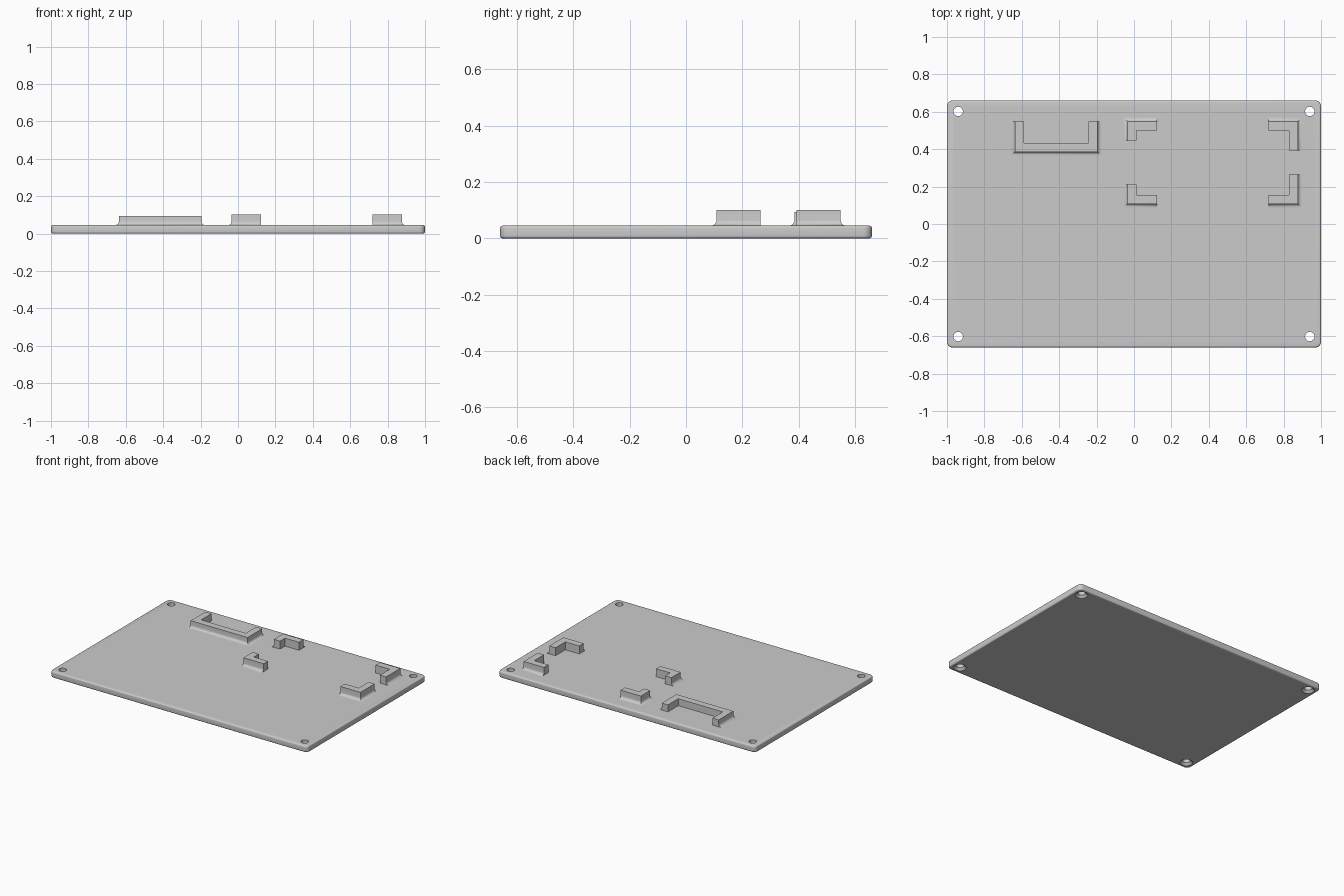
import bpy, bmesh, math
from mathutils import Vector

cube = bpy.data.objects.get("Cube")
if cube:
    bpy.data.objects.remove(cube, do_unlink=True)

PLATE_TOP = 0.045
HALF_X, HALF_Y = 1.0, 0.66

grey = bpy.data.materials.new("plain grey")
grey.use_nodes = True
colour = (0.6, 0.6, 0.6, 1)
grey.diffuse_color = colour
grey.node_tree.nodes["Principled BSDF"].inputs["Base Color"].default_value = colour


def make_object(name, bm):
    bmesh.ops.recalc_face_normals(bm, faces=bm.faces)
    mesh = bpy.data.meshes.new(name)
    bm.to_mesh(mesh)
    bm.free()
    mesh.materials.append(grey)
    obj = bpy.data.objects.new(name, mesh)
    bpy.context.collection.objects.link(obj)
    return obj


def select_only(obj):
    bpy.ops.object.select_all(action='DESELECT')
    obj.select_set(True)
    bpy.context.view_layer.objects.active = obj


def smooth(obj):
    select_only(obj)
    bpy.ops.object.shade_smooth_by_angle(angle=math.radians(32))


def loft(bm, rings):
    """Join rings of equal length and cap both ends."""
    rings = [[bm.verts.new(p) for p in ring] for ring in rings]
    for a, b in zip(rings, rings[1:]):
        for i in range(len(a)):
            j = (i + 1) % len(a)
            bm.faces.new((a[i], a[j], b[j], b[i]))
    bm.faces.new(rings[0])
    bm.faces.new(rings[-1])


def rounded_outline(inset, z, radius=0.03, steps=6):
    pts = []
    for k, (sx, sy) in enumerate([(1, 1), (-1, 1), (-1, -1), (1, -1)]):
        for i in range(steps + 1):
            a = math.pi / 2 * (k + i / steps)
            pts.append((sx * (HALF_X - radius) + (radius - inset) * math.cos(a),
                        sy * (HALF_Y - radius) + (radius - inset) * math.sin(a), z))
    return pts


# Base plate with rounded corners and softened rims
EDGE = 0.009
arc = [math.pi / 2 * i / 4 for i in range(5)]
lower = [(EDGE * (1 - math.sin(a)), EDGE * (1 - math.cos(a))) for a in arc]
rims = lower + [(inset, PLATE_TOP - z) for inset, z in reversed(lower)]
bm = bmesh.new()
loft(bm, [rounded_outline(inset, z) for inset, z in rims])
plate = make_object("base_plate", bm)

# Screw holes, countersunk from below
bm = bmesh.new()
hole_profile = [(0.041, -0.01), (0.041, 0.0), (0.025, 0.016), (0.025, 0.1)]
for sx in (-1, 1):
    for sy in (-1, 1):
        loft(bm, [[(sx * 0.94 + r * math.cos(math.tau * i / 32),
                    sy * 0.602 + r * math.sin(math.tau * i / 32), z)
                   for i in range(32)] for r, z in hole_profile])
cutter = make_object("hole_cutter", bm)
cutter.hide_render = True
cut = plate.modifiers.new("screw_holes", 'BOOLEAN')
cut.operation = 'DIFFERENCE'
cut.solver = 'EXACT'
cut.object = cutter
select_only(plate)
bpy.ops.object.modifier_apply(modifier=cut.name)
bpy.data.objects.remove(cutter, do_unlink=True)
smooth(plate)


def bracket(name, path, top, thick=0.048, fillet=0.02):
    """Sweep a wall along its outer edge, with a fillet at the outer foot."""
    section = [(-thick, PLATE_TOP - 0.01), (-thick, top), (0, top)]
    for i in range(7):
        a = math.pi / 2 * i / 6
        section.append((fillet * (1 - math.cos(a)),
                        PLATE_TOP + fillet * (1 - math.sin(a))))
    section.append((fillet, PLATE_TOP - 0.01))
    path = [Vector(p) for p in path]
    normals = []
    for a, b in zip(path, path[1:]):
        d = (b - a).normalized()
        normals.append(Vector((d.y, -d.x)))
    rings = []
    for i, p in enumerate(path):
        if i in (0, len(path) - 1):
            n = normals[min(i, len(normals) - 1)]
        else:
            n = normals[i - 1] + normals[i]  # mitre at a right angle
        rings.append([(p.x + n.x * o, p.y + n.y * o, z) for o, z in section])
    bm = bmesh.new()
    loft(bm, rings)
    smooth(make_object(name, bm))


# U-shaped holder
bracket("u_holder", [(-0.637, 0.547), (-0.637, 0.385), (-0.195, 0.385), (-0.195, 0.547)], 0.094)

# Four corner holders around a rectangle
LEFT, RIGHT, FRONT, BACK = -0.034, 0.876, 0.108, 0.549
LONG, SHORT = 0.157, 0.103
TOP = 0.101
bracket("corner_holder_back_right",
        [(LEFT + LONG, BACK), (LEFT, BACK), (LEFT, BACK - SHORT)], TOP)
bracket("corner_holder_front_right",
        [(LEFT, FRONT + SHORT), (LEFT, FRONT), (LEFT + LONG, FRONT)], TOP)
bracket("corner_holder_front_left",
        [(RIGHT - LONG, FRONT), (RIGHT, FRONT), (RIGHT, FRONT + LONG)], TOP)
bracket("corner_holder_back_left",
        [(RIGHT, BACK - LONG), (RIGHT, BACK), (RIGHT - LONG, BACK)], TOP)
